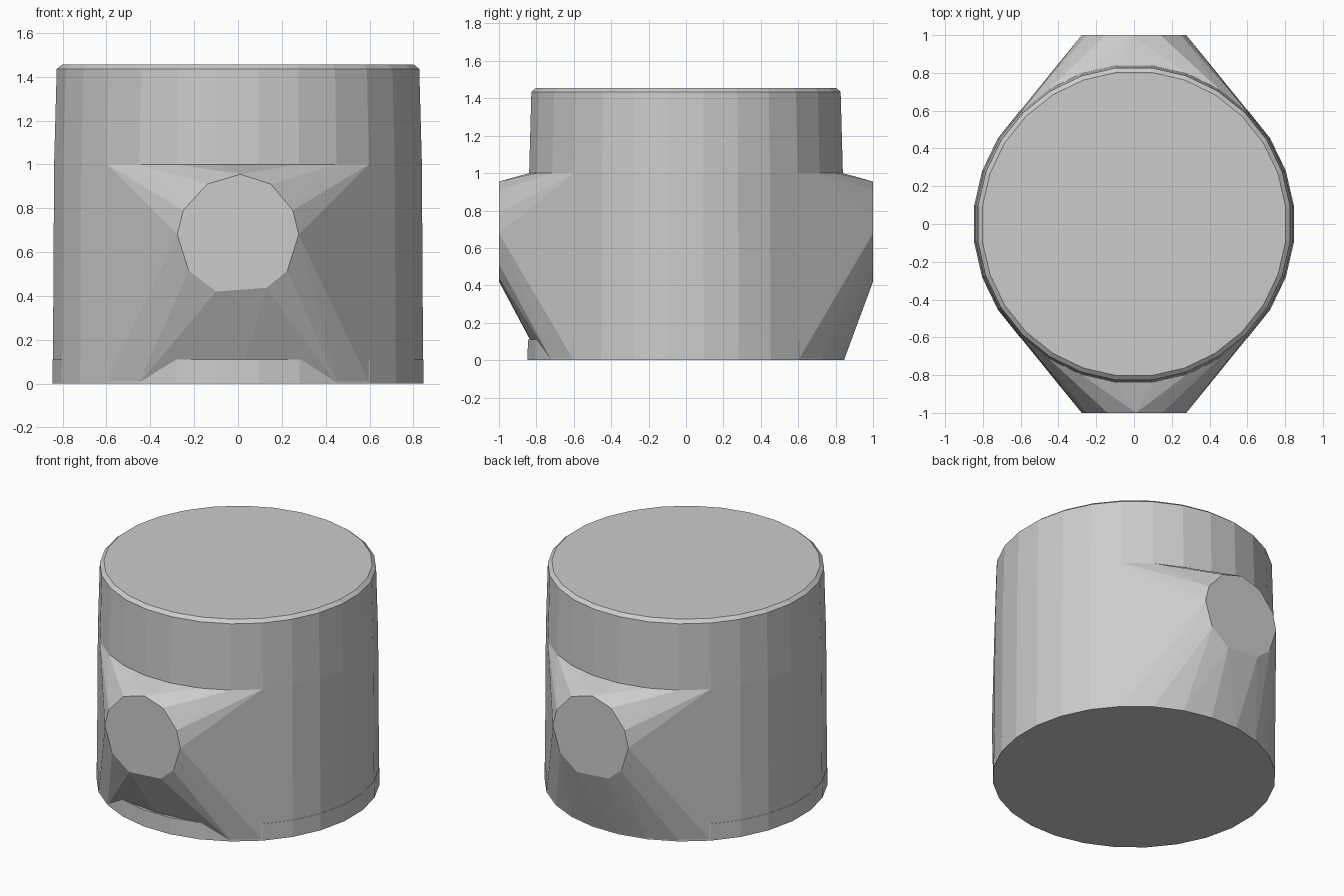
import bpy, bmesh
from math import sin, cos, pi, radians

if "Cube" in bpy.data.objects:
    bpy.data.objects.remove(bpy.data.objects["Cube"])

SIDES = 28


def ring(r, z):
    """Circle of points; a flat facet is centred on the front (-y)."""
    pts = []
    for i in range(SIDES):
        a = -pi / 2 + (i + 0.5) * 2 * pi / SIDES
        pts.append((r * cos(a), r * sin(a), z))
    return pts


def finish(name, bm):
    bmesh.ops.recalc_face_normals(bm, faces=bm.faces[:])
    mesh = bpy.data.meshes.new(name)
    bm.to_mesh(mesh)
    bm.free()
    obj = bpy.data.objects.new(name, mesh)
    bpy.context.collection.objects.link(obj)
    return obj


def lathe(name, levels, cap_bottom=True):
    """Stack rings of (radius, height) into a turned solid."""
    bm = bmesh.new()
    rows = [[bm.verts.new(p) for p in ring(r, z)] for r, z in levels]
    for a, b in zip(rows, rows[1:]):
        for i in range(SIDES):
            j = (i + 1) % SIDES
            bm.faces.new((a[i], a[j], b[j], b[i]))
    bm.faces.new(rows[-1])
    if cap_bottom:
        bm.faces.new(rows[0][::-1])
    return finish(name, bm)


# Crown: upper drum with a small bevelled rim
lathe("crown", [(0.844, 1.0), (0.832, 1.435), (0.808, 1.455)], cap_bottom=False)

# Skirt: low band around the foot, showing as a lip under the front boss
lathe("skirt", [(0.852, 0.0), (0.851, 0.11)])

# Boss outline: uneven eleven-sided flat (x, z)
flat = [(0.01, 0.955), (0.15, 0.91), (0.25, 0.79), (0.277, 0.68),
        (0.225, 0.515), (0.13, 0.437), (-0.10, 0.42), (-0.225, 0.515),
        (-0.277, 0.68), (-0.25, 0.79), (-0.14, 0.91)]

# Body: faceted hull joining the drum to the front and back bosses
points = ring(0.844, 1.0)
points += [p for p in ring(0.85, 0.0) if p[1] > -0.85 * cos(radians(28))]
points.append((0, -0.775, 0))
for side in (-1, 1):
    points += [(-side * x, side, z) for x, z in flat]

bm = bmesh.new()
for p in points:
    bm.verts.new(p)
bmesh.ops.convex_hull(bm, input=bm.verts[:])
bmesh.ops.dissolve_limit(bm, angle_limit=radians(0.3),
                         verts=bm.verts[:], edges=bm.edges[:])
# Open the hidden top, which the crown covers
hidden = [f for f in bm.faces if all(v.co.z > 0.999 for v in f.verts)]
bmesh.ops.delete(bm, geom=hidden, context='FACES_ONLY')
finish("body_with_bosses", bm)
